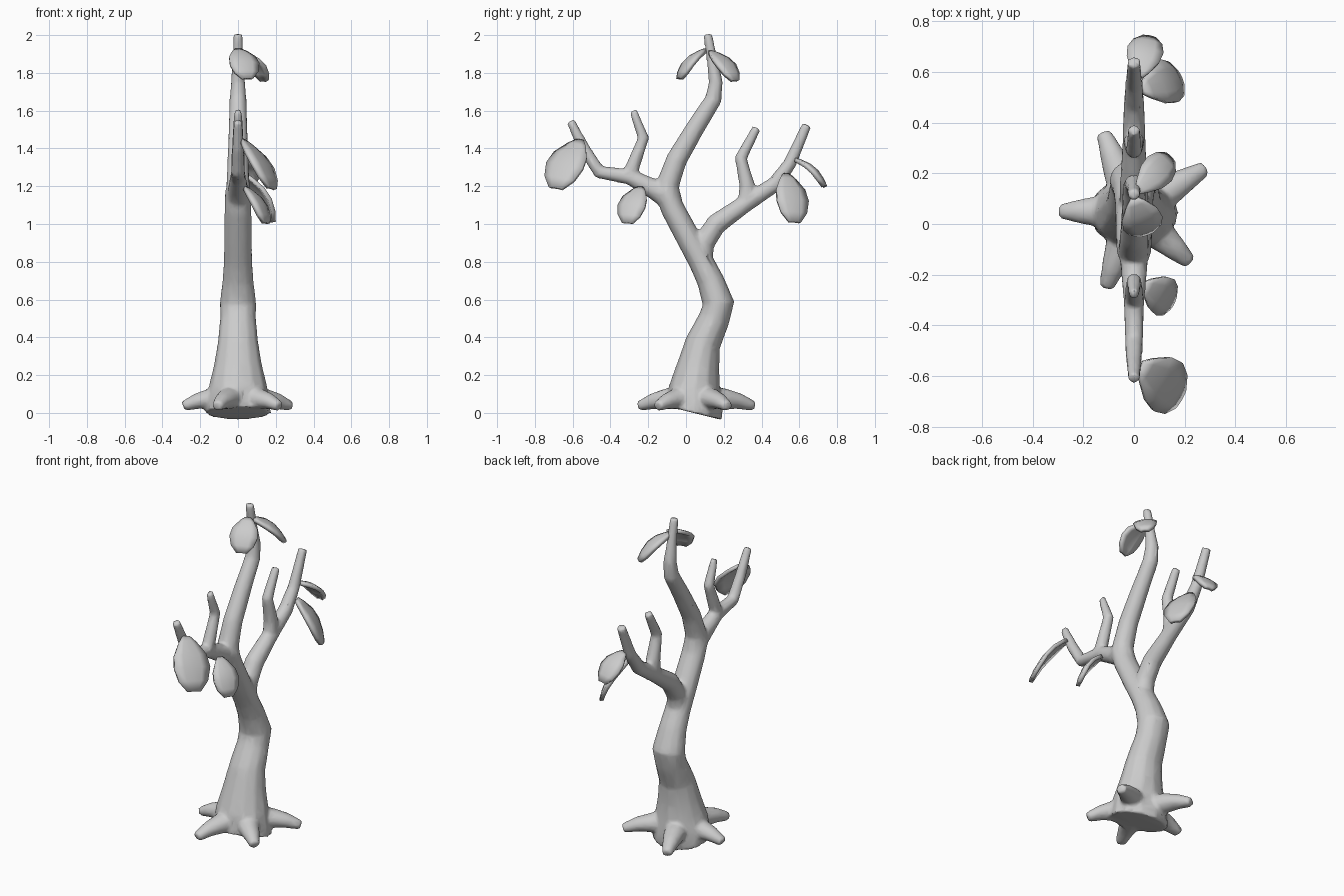
import bpy, bmesh, math
from mathutils import Vector

if "Cube" in bpy.data.objects:
    bpy.data.objects.remove(bpy.data.objects["Cube"])


def finish(bm, name):
    bmesh.ops.recalc_face_normals(bm, faces=bm.faces[:])
    me = bpy.data.meshes.new(name)
    bm.to_mesh(me)
    bm.free()
    for p in me.polygons:
        p.use_smooth = True
    ob = bpy.data.objects.new(name, me)
    bpy.context.collection.objects.link(ob)
    return ob


def tube(bm, pts, ref, wide=1.0, sides=12):
    """Tapered closed tube; pts are (position, radius), wide stretches along ref."""
    pos = [Vector(p) for p, r in pts]
    rings = []
    for i, (p, r) in enumerate(pts):
        t = (pos[min(i + 1, len(pos) - 1)] - pos[max(i - 1, 0)]).normalized()
        b = t.cross(ref).normalized()
        a = b.cross(t).normalized()
        ring = []
        for k in range(sides):
            w = 2 * math.pi * k / sides
            ring.append(bm.verts.new(pos[i] + a * (math.cos(w) * r * wide) + b * (math.sin(w) * r)))
        rings.append(ring)
    for r0, r1 in zip(rings, rings[1:]):
        for k in range(sides):
            n = (k + 1) % sides
            bm.faces.new((r0[k], r0[n], r1[n], r1[k]))
    bm.faces.new(rings[0][::-1])
    bm.faces.new(rings[-1])


def branch(bm, path, wide=1.0):
    """Branch in the x = 0 plane from (y, z, radius) points."""
    tube(bm, [((0, y, z), r) for y, z, r in path], Vector((1, 0, 0)), wide)


bm = bmesh.new()
# trunk
branch(bm, [(.04, 0, .155), (.045, .02, .15), (.045, .13, .137), (.065, .25, .112), (.09, .37, .094),
            (.15, .5, .083), (.172, .58, .085), (.13, .7, .072), (.08, .8, .066),
            (.01, .93, .065), (-.07, 1.08, .063), (-.11, 1.18, .06)], 1.15)
# central leader
branch(bm, [(-.07, 1.08, .06), (-.1, 1.2, .063), (-.05, 1.34, .056), (.05, 1.51, .05), (.145, 1.66, .045),
            (.158, 1.75, .038), (.138, 1.87, .029), (.115, 2.005, .024)])
# right limb and its twig
branch(bm, [(.08, .8, .06), (.095, .9, .058), (.16, 1.0, .056), (.31, 1.105, .047),
            (.47, 1.21, .042), (.55, 1.32, .035), (.64, 1.525, .026)])
branch(bm, [(.31, 1.1, .04), (.325, 1.2, .042), (.29, 1.35, .033), (.375, 1.51, .024)])
# left limb and its twig
branch(bm, [(-.08, 1.12, .058), (-.16, 1.18, .055), (-.3, 1.25, .042), (-.46, 1.275, .036),
            (-.54, 1.4, .032), (-.612, 1.545, .023)])
branch(bm, [(-.31, 1.24, .036), (-.28, 1.31, .037), (-.225, 1.455, .031), (-.28, 1.6, .021)])
# roots
centre = Vector((0, .05, 0))
for x, y in [(-.29, .05), (-.12, .36), (.28, .22), (.22, -.15), (-.11, -.25)]:
    tip = Vector((x, y, 0))
    path = []
    for f, z, r in [(.15, .08, .07), (.5, .075, .062), (.75, .062, .047), (1, .035, .03)]:
        p = centre.lerp(tip, f)
        path.append(((p.x, p.y, z), r))
    tube(bm, path, Vector((0, 0, 1)), .9)
tree = finish(bm, "trunk_and_branches")
# blend the joints into one bark surface
m = tree.modifiers.new("blend", 'REMESH')
m.mode = 'VOXEL'
m.voxel_size = .011
m.use_smooth_shade = True
m = tree.modifiers.new("soften", 'SMOOTH')
m.factor = .5
m.iterations = 5
m = tree.modifiers.new("reduce", 'DECIMATE')
m.ratio = .2


def leaf(name, base, tip, side, width):
    """Arched rounded leaf from base to tip."""
    base, tip = Vector(base), Vector(tip)
    axis = tip - base
    s = Vector(side)
    s = (s - axis * (s.dot(axis) / axis.length_squared)).normalized()
    n = s.cross(axis).normalized()
    if n.z < 0:
        n = -n
    bm = bmesh.new()
    rows = []
    for t, w in [(0, .2), (.12, .5), (.35, .9), (.58, 1), (.82, .8), (1, .35)]:
        c = base + axis * t
        arch = .03 * math.sin(math.pi * t)
        rows.append([bm.verts.new(c + s * (u * w * width / 2) + n * (arch - .012 * u * u * w))
                     for u in (-1, -.5, 0, .5, 1)])
    for a, b in zip(rows, rows[1:]):
        for k in range(4):
            bm.faces.new((a[k], a[k + 1], b[k + 1], b[k]))
    ob = finish(bm, name)
    m = ob.modifiers.new("thickness", 'SOLIDIFY')
    m.thickness = .022
    m.offset = 0


# leaves
leaf("leaf_left_large", (.03, -.56, 1.44), (.18, -.69, 1.19), (.4, .9, 0), .22)
leaf("leaf_left_small", (.04, -.24, 1.19), (.15, -.31, 1.005), (.4, .9, 0), .155)
leaf("leaf_right_low", (.035, .53, 1.26), (.18, .575, 1.01), (.45, -.9, 0), .18)
leaf("leaf_right_tip", (.02, .58, 1.34), (.06, .735, 1.2), (1, 0, -.1), .14)
leaf("leaf_top_front", (.0, .1, 1.92), (.05, -.035, 1.77), (.9, 0, -.3), .16)
leaf("leaf_top_back", (.015, .13, 1.91), (.14, .26, 1.76), (.7, -.6, -.1), .13)
